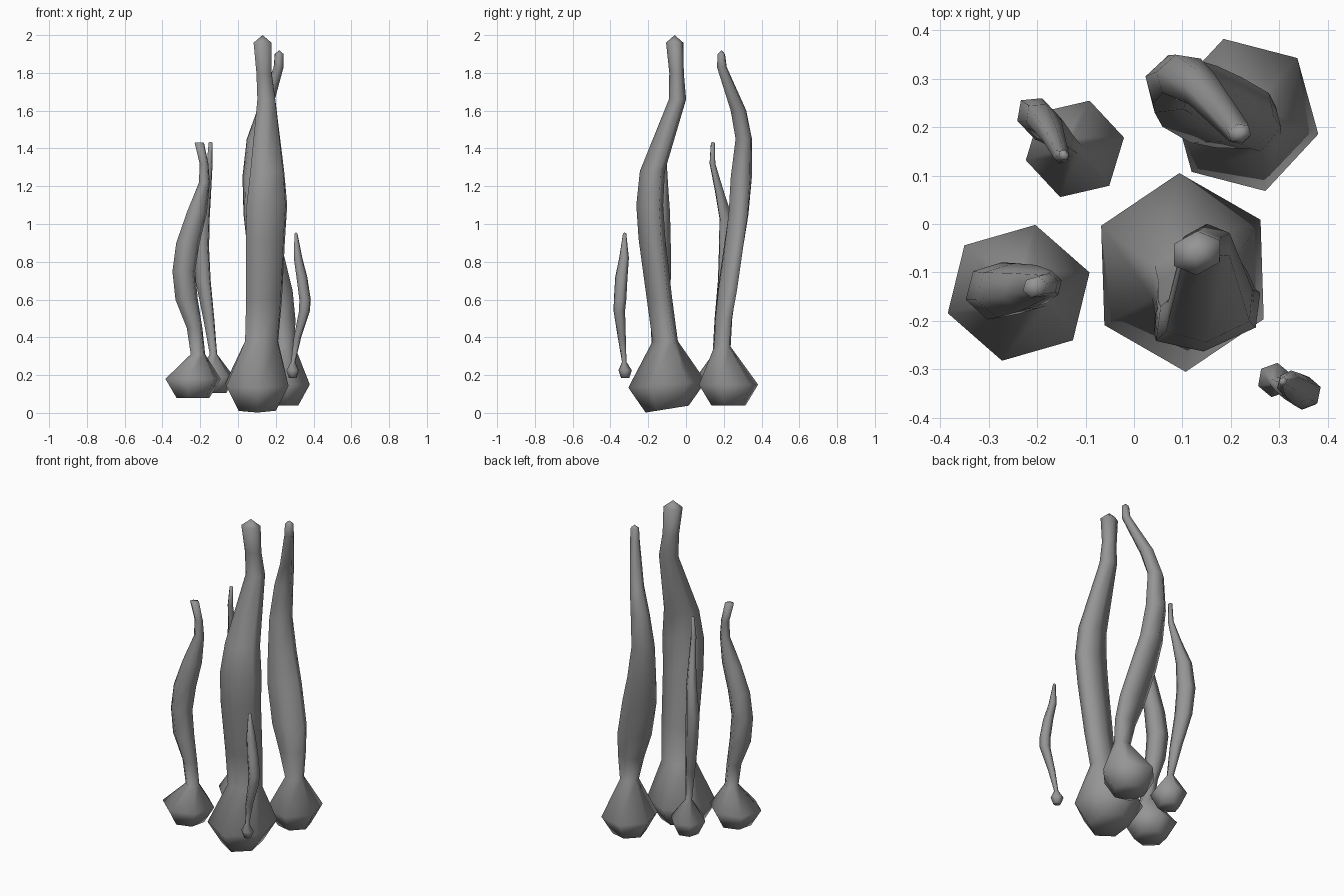
import bpy
import bmesh
from math import cos, sin, radians, tau
from mathutils import Matrix, Vector

SIDES = 6

if "Cube" in bpy.data.objects:
    bpy.data.objects.remove(bpy.data.objects["Cube"], do_unlink=True)


def make_material(name, colour):
    material = bpy.data.materials.new(name)
    material.use_nodes = True
    material.diffuse_color = colour
    shader = material.node_tree.nodes["Principled BSDF"]
    shader.inputs["Base Color"].default_value = colour
    shader.inputs["Roughness"].default_value = 0.8
    return material


grey = make_material("plain grey", (0.3, 0.3, 0.3, 1))


def add_ring(bm, centre, long_radius, thin_radius, turn, twist, tilt=0):
    """Add a six-sided oval ring; twist is the direction of its long axis."""
    spin = Matrix.Rotation(radians(twist), 3, "Z")
    squash = spin @ Matrix.Diagonal((long_radius, thin_radius, 1)) @ spin.inverted()
    ring = []
    for side in range(SIDES):
        angle = radians(turn) + tau * side / SIDES
        offset = squash @ Vector((cos(angle), sin(angle), 0))
        offset.z = tilt * offset.y
        ring.append(bm.verts.new(Vector(centre) + offset))
    return ring


def bridge(bm, lower, upper):
    """Join two rings with a band of quads."""
    for side in range(SIDES):
        after = (side + 1) % SIDES
        bm.faces.new((lower[side], lower[after], upper[after], upper[side]))


def cap(bm, ring, rise, outward):
    """Close a ring with a low point."""
    middle = sum((vert.co for vert in ring), Vector()) / SIDES
    point = bm.verts.new(middle + Vector((0, 0, rise)))
    for side in range(SIDES):
        pair = (ring[side], ring[(side + 1) % SIDES])
        bm.faces.new((*pair, point) if outward else (*reversed(pair), point))


def make_stalk(name, bulb, radius, floor, path, turn, twist, tilt=0, tip=0.01, stretch=1):
    """Bulb at the foot, then a blade through rows of x, y, z, long and thin radius."""
    bm = bmesh.new()
    x, y, z = bulb
    foot = 0.6 * radius
    rings = [
        add_ring(bm, (x, y, floor), foot, foot, turn, twist, tilt),
        add_ring(bm, bulb, radius, radius * stretch, turn, 0, tilt / 2),
    ]
    for x, y, z, long_radius, thin_radius in path:
        rings.append(add_ring(bm, (x, y, z), long_radius, thin_radius, turn, twist))
    for lower, upper in zip(rings, rings[1:]):
        bridge(bm, lower, upper)
    cap(bm, rings[0], 0, False)
    cap(bm, rings[-1], tip, True)
    bmesh.ops.recalc_face_normals(bm, faces=bm.faces)
    for face in bm.faces:
        face.smooth = True

    mesh = bpy.data.meshes.new(name)
    bm.to_mesh(mesh)
    bm.free()
    mesh.materials.append(grey)
    stalk = bpy.data.objects.new(name, mesh)
    bpy.context.collection.objects.link(stalk)
    return stalk


# Tallest stalk, at the front
make_stalk(
    "tall_front_stalk", bulb=(.1, -.1, .15), radius=.19, floor=.02,
    turn=32, twist=15, tilt=.16, tip=.04, stretch=1.08,
    path=[
        (.125, -.11, .38, .1, .065),
        (.138, -.14, .6, .108, .065),
        (.145, -.18, .92, .118, .068),
        (.153, -.192, 1.1, .122, .068),
        (.155, -.178, 1.28, .102, .064),
        (.15, -.045, 1.66, .055, .045),
        (.138, -.05, 1.8, .047, .038),
        (.13, -.06, 1.96, .055, .045),
    ],
)

# Second stalk, at the back
make_stalk(
    "tall_back_stalk", bulb=(.228, .225, .15), radius=.157, floor=.04,
    turn=-14, twist=19, tip=.02, stretch=1.04,
    path=[
        (.25, .193, .35, .055, .045),
        (.232, .2, .5, .08, .046),
        (.197, .219, .65, .105, .048),
        (.14, .252, .88, .105, .048),
        (.107, .278, 1.05, .086, .054),
        (.087, .293, 1.25, .067, .058),
        (.098, .306, 1.45, .055, .045),
        (.14, .278, 1.6, .04, .043),
        (.215, .19, 1.83, .027, .027),
        (.218, .187, 1.9, .025, .02),
    ],
)

# Curved stalk, on the side
make_stalk(
    "curved_side_stalk", bulb=(-.238, -.142, .18), radius=.153, floor=.08,
    turn=17, twist=20, tip=.002, stretch=.94,
    path=[
        (-.212, -.14, .31, .04, .042),
        (-.23, -.14, .45, .043, .048),
        (-.272, -.14, .6, .062, .055),
        (-.287, -.138, .75, .063, .06),
        (-.265, -.137, .9, .065, .056),
        (-.218, -.132, 1.06, .056, .047),
        (-.178, -.125, 1.22, .03, .03),
        (-.18, -.125, 1.32, .024, .024),
        (-.205, -.13, 1.43, .026, .022),
    ],
)

# Slender stalk, at the back
make_stalk(
    "slender_back_stalk", bulb=(-.122, .155, .19), radius=.104, floor=.105,
    turn=13, twist=135, tip=.005,
    path=[
        (-.13, .16, .31, .02, .02),
        (-.155, .18, .5, .035, .027),
        (-.185, .208, .7, .05, .036),
        (-.197, .217, .87, .053, .04),
        (-.186, .212, 1.03, .045, .032),
        (-.165, .175, 1.18, .027, .022),
        (-.15, .14, 1.32, .016, .016),
        (-.145, .142, 1.43, .012, .01),
    ],
)

# Small sprout, hovering beside the others
make_stalk(
    "small_sprout", bulb=(.29, -.322, .225), radius=.036, floor=.185,
    turn=20, twist=60, tip=.005,
    path=[
        (.292, -.327, .27, .012, .012),
        (.315, -.34, .4, .022, .02),
        (.352, -.353, .54, .031, .03),
        (.355, -.349, .6, .034, .031),
        (.338, -.342, .72, .034, .028),
        (.318, -.328, .82, .027, .022),
        (.307, -.325, .95, .009, .008),
    ],
)
